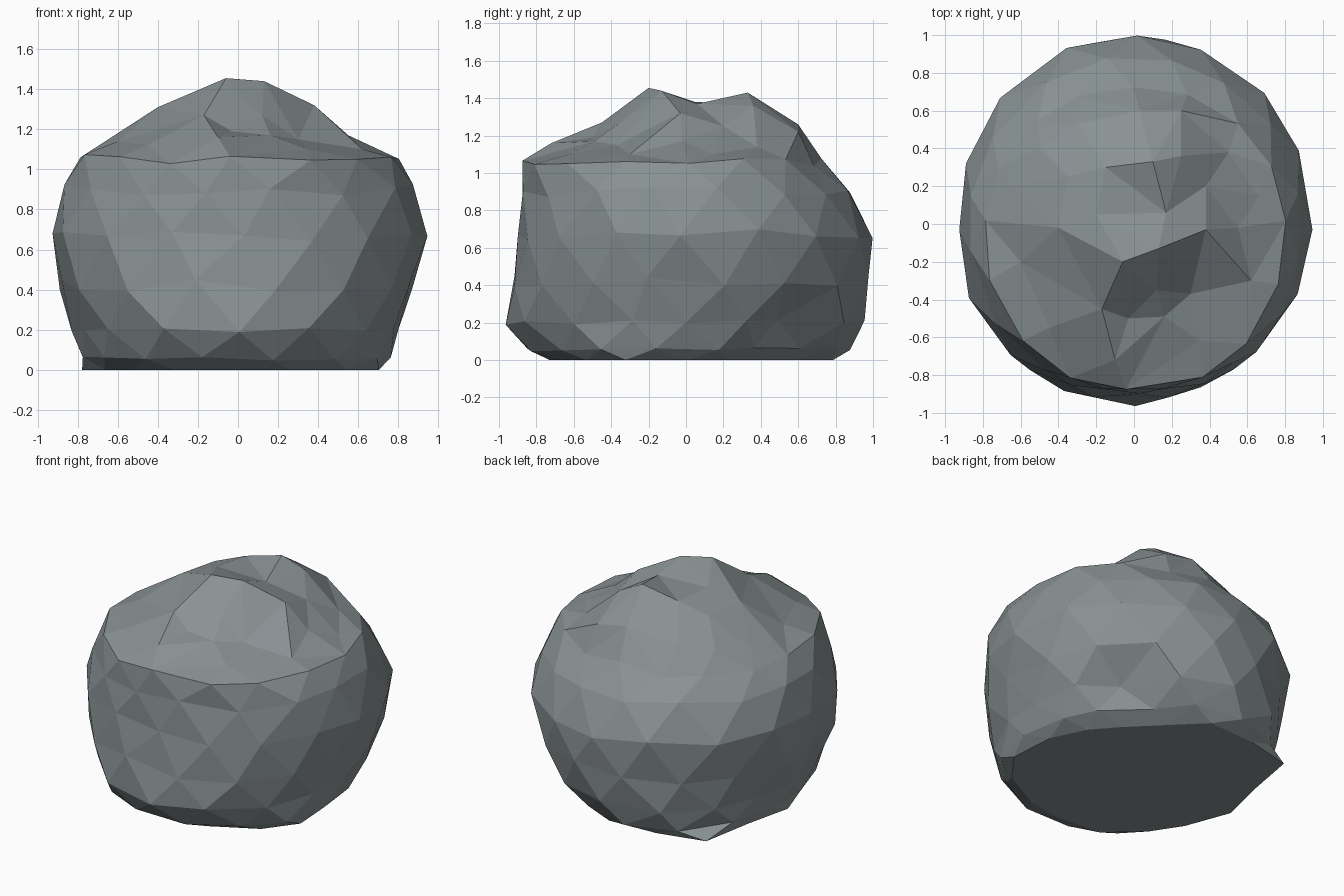
import bpy, bmesh, math, random
from mathutils import Vector
from mathutils.geometry import delaunay_2d_cdt

random.seed(7)
if "Cube" in bpy.data.objects:
    bpy.data.objects.remove(bpy.data.objects["Cube"])

# Stone material
stone = bpy.data.materials.new("grey stone")
stone.use_nodes = True
colour = (0.25, 0.285, 0.295, 1)
stone.diffuse_color = colour
bsdf = stone.node_tree.nodes["Principled BSDF"]
bsdf.inputs["Base Color"].default_value = colour
bsdf.inputs["Roughness"].default_value = 0.9

# Flat foot of the boulder, counter-clockwise from the front
foot = [(-.15, -.75), (.35, -.67), (.69, -.43), (.73, -.1), (.55, .27), (-.02, .84),
        (-.68, .68), (-.71, .2), (-.79, -.03), (-.61, -.41), (-.37, -.68)]

# Outline at each height: z, -x, +x, -y, +y reach, share of the foot's shape
levels = [
    (0, .8, .8, .9, .9, 1),
    (.06, .81, .8, .93, .92, .4),
    (.2, .83, .82, 1, .97, .12),
    (.42, .89, .88, .93, .98, 0),
    (.67, .93, .93, .9, 1, 0),
    (.9, .87, .88, .88, .89, 0),
    (1.05, .79, .8, .87, .72, 0),
]

# Crown of the boulder
crown = [
    # front and side shelf
    (-.1, -.72, 1.16), (-.45, -.55, 1.12), (.35, -.62, 1.1), (.62, -.3, 1.1), (.66, .15, 1.1),
    # foot of the step
    (-.03, -.5, 1.19), (.16, -.49, 1.17), (.3, -.37, 1.15), (.55, -.02, 1.17),
    # top of the step
    (-.17, -.45, 1.27), (.12, -.35, 1.27), (.38, -.03, 1.32),
    # left slope
    (-.6, -.2, 1.14), (-.4, -.02, 1.31), (-.64, .2, 1.13), (-.5, .4, 1.17),
    # front peak and dip
    (-.06, -.2, 1.455), (.13, -.13, 1.44), (.17, .06, 1.37), (-.2, .05, 1.38),
    # rear peak and slope
    (.1, .33, 1.43), (.25, .36, 1.36), (-.15, .3, 1.37), (-.35, .25, 1.3),
    (.03, .6, 1.26), (.25, .6, 1.22), (.38, .2, 1.25), (-.3, .53, 1.2), (.5, .38, 1.14),
]


def jitter(amount):
    return random.uniform(-amount, amount)


def foot_reach(angle):
    """Distance from the middle to the foot's edge in one direction."""
    ray = Vector((math.cos(angle), math.sin(angle)))
    for a, b in zip(foot, foot[1:] + foot[:1]):
        a, b = Vector(a), Vector(b)
        side = b - a
        across = ray.cross(side)
        along = a.cross(ray) / across
        reach = a.cross(side) / across
        if reach > 0 and -.001 <= along <= 1.001:
            return reach


def ring_point(level, angle):
    """A point on the outline, blended towards the foot near the ground."""
    z, left, right, front, back, share = level
    c, s = math.cos(angle), math.sin(angle)
    power = 2.2 if s < 0 and z > .3 else 2
    rx = right if c > 0 else left
    ry = back if s > 0 else front
    r = (abs(c / rx) ** power + abs(s / ry) ** power) ** (-1 / power)
    r = r * (1 - share) + foot_reach(angle) * share
    if share < 1:
        r *= 1.005 + jitter(.012)
        z += jitter(.03 if z > .3 else .015)
    p = Vector((c * r, s * r, z))
    # Notch above the cut-off corner of the foot
    depth = 1 - ((p - Vector((.58, .6, .14))).length / .27) ** 2
    if depth > 0 and share < 1:
        p += Vector((-.12, -.1, 0)) * depth
    return p


# Rings of staggered points, closed below by the flat foot
SIDES = 16
bm = bmesh.new()
rings = []
for i, level in enumerate(levels):
    angles = [math.tau * (k + .5 * (i % 2) + jitter(.12)) / SIDES - math.pi / 2 for k in range(SIDES)]
    rings.append([bm.verts.new(ring_point(level, a)) for a in angles])
bm.faces.new(rings[0][::-1])

# Triangles between the rings
for i, (low, high) in enumerate(zip(rings, rings[1:])):
    for k in range(SIDES):
        m = (k + 1) % SIDES
        if i % 2:
            bm.faces.new((low[k], high[m], high[k]))
            bm.faces.new((low[k], low[m], high[m]))
        else:
            bm.faces.new((low[k], low[m], high[k]))
            bm.faces.new((low[m], high[m], high[k]))

# Triangles over the crown, joined to the top ring
top = rings[-1] + [bm.verts.new(p) for p in crown]
rim = [(k, (k + 1) % SIDES) for k in range(SIDES)]
result = delaunay_2d_cdt([v.co.xy for v in top], rim, [], 1, 1e-5)
faces, sources = result[2], result[3]
for face in faces:
    bm.faces.new([top[sources[v][0]] for v in face])
bmesh.ops.recalc_face_normals(bm, faces=bm.faces[:])

mesh = bpy.data.meshes.new("boulder")
bm.to_mesh(mesh)
bm.free()
mesh.materials.append(stone)
boulder = bpy.data.objects.new("boulder", mesh)
bpy.context.collection.objects.link(boulder)
